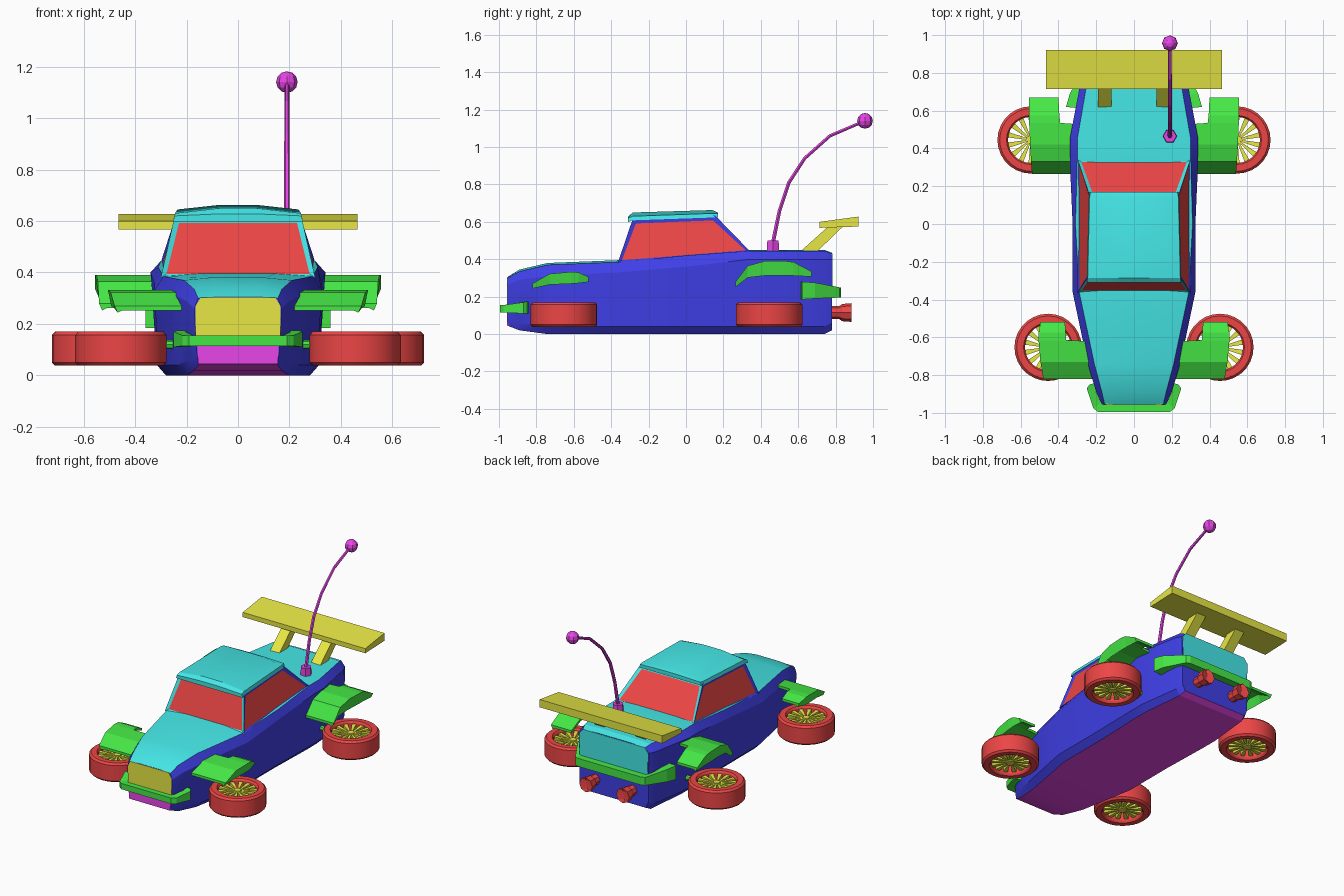
import bpy, bmesh, math
from mathutils import Vector, Matrix

if "Cube" in bpy.data.objects:
    bpy.data.objects.remove(bpy.data.objects["Cube"])

COLORS = {"blue": (0.05, 0.05, 0.8, 1), "cyan": (0.06, 0.8, 0.8, 1),
          "red": (0.84, 0.06, 0.06, 1), "yellow": (0.8, 0.8, 0.06, 1),
          "green": (0.06, 0.8, 0.06, 1), "magenta": (0.8, 0.06, 0.8, 1)}
MATS = {}
for n, c in COLORS.items():
    MATS[n] = bpy.data.materials.new(n)
    MATS[n].diffuse_color = c


def finish(name, bm, cols, angle=None):
    bmesh.ops.recalc_face_normals(bm, faces=bm.faces)
    me = bpy.data.meshes.new(name)
    bm.to_mesh(me)
    bm.free()
    for c in cols:
        me.materials.append(MATS[c])
    ob = bpy.data.objects.new(name, me)
    bpy.context.collection.objects.link(ob)
    if angle:
        bpy.ops.object.select_all(action='DESELECT')
        ob.select_set(True)
        bpy.context.view_layer.objects.active = ob
        bpy.ops.object.shade_smooth_by_angle(angle=math.radians(angle))
    return ob


def loft_bm(bm, rings, strip=None, loop=False):
    """Skin closed rings of 3D points; strip gives a material index per ring edge."""
    vs = [[bm.verts.new(p) for p in r] for r in rings]
    n = len(vs[0])
    pairs = list(zip(vs, vs[1:])) + ([(vs[-1], vs[0])] if loop else [])
    for a, b in pairs:
        for j in range(n):
            k = (j + 1) % n
            f = bm.faces.new((a[j], a[k], b[k], b[j]))
            f.material_index = strip[j] if strip else 0
    if not loop:
        bm.faces.new(vs[0])
        bm.faces.new(vs[-1])


def loft(name, rings, cols, strip=None, loop=False, angle=None):
    bm = bmesh.new()
    loft_bm(bm, rings, strip, loop)
    return finish(name, bm, cols, angle)


def mirror_ring(half, y):
    return [(x, y, z) for x, z in half] + [(-x, y, z) for x, z in reversed(half)]


# lower body: y, z bottom, w bottom, w sill, w waist, z waist, w top, z top, crown
stations = [(-.955, .045, .15, .16, .17, .26, .155, .30, .005),
            (-.89, .02, .17, .19, .20, .29, .17, .335, .01),
            (-.74, 0, .20, .235, .245, .31, .21, .37, .01),
            (-.36, 0, .27, .31, .325, .33, .29, .385, .01),
            (0, 0, .27, .31, .325, .36, .31, .42, .005),
            (.34, 0, .28, .315, .34, .40, .30, .445, .005),
            (.45, 0, .28, .315, .34, .40, .30, .445, .005),
            (.74, 0, .25, .275, .285, .40, .25, .445, .005),
            (.78, .02, .24, .26, .265, .40, .235, .43, .005)]
rings = [mirror_ring([(wb, zb), (wl, zb + .04), (wm, zm), (wt, zt), (wt * .5, zt + c)], y)
         for y, zb, wb, wl, wm, zm, wt, zt, c in stations]
loft("car_body", rings, ["blue", "cyan", "magenta"],
     [0, 0, 0, 1, 1, 1, 0, 0, 0, 2], angle=20)


# flat panels on nose and tail
def panel(name, half, y0, y1, col):
    loft(name, [mirror_ring(half, y0), mirror_ring(half, y1)], [col])


panel("front_grille", [(.165, .145), (.165, .27), (.145, .303)], -.958, -.94, "yellow")
panel("front_skid_panel", [(.155, .045), (.16, .145)], -.957, -.94, "magenta")
panel("tail_panel", [(.255, .24), (.26, .40), (.235, .432)], .77, .783, "cyan")

# cabin with inset windows
low = [(.30, -.365, .38), (.30, .345, .44)]
top = [(.247, -.285, .615), (.237, .155, .635)]
cab = [q + [(-x, y, z) for x, y, z in reversed(q)] for q in (low, top)]
bm = bmesh.new()
loft_bm(bm, cab, [0, 1, 0, 1])
bmesh.ops.recalc_face_normals(bm, faces=bm.faces)
sides = [f for f in bm.faces if abs(f.calc_center_median().z - .52) < .06]
bmesh.ops.inset_individual(bm, faces=sides, thickness=.028, depth=-.008)
for f in sides:
    f.material_index = 2
finish("cabin", bm, ["blue", "cyan", "red"])

# crowned roof
loft("roof", [mirror_ring([(w, z - .012), (w - .005, z + .01), (.07, z + c)], y)
              for y, w, z, c in ((-.31, .252, .61, .018), (-.285, .25, .62, .03),
                                 (.14, .24, .635, .028), (.17, .235, .635, .015))],
     ["cyan"], angle=20)


# wrap-around bumpers: x, y outer, x, y inner, z low, z high
def bumper(name, half):
    path = half + [(-a, b, -c, d, e, f) for a, b, c, d, e, f in reversed(half)]
    loft(name, [[(a, b, e), (a, b, f), (c, d, f), (c, d, e)] for a, b, c, d, e, f in path],
         ["green"])


bumper("front_bumper", [(.235, -.85, .20, -.84, .11, .175), (.25, -.87, .205, -.88, .11, .17),
                        (.215, -.975, .175, -.945, .115, .155),
                        (.19, -.995, .15, -.95, .115, .155)])
bumper("rear_bumper", [(.36, .62, .26, .61, .185, .28), (.34, .69, .26, .68, .19, .275),
                       (.265, .82, .24, .77, .195, .25), (.24, .83, .22, .77, .195, .25)])

# fenders: y, z, x inner, x outer, lip depth
front_arch = [(-.82, .27, .22, .48, .008), (-.73, .322, .22, .495, .04),
              (-.62, .332, .25, .505, .045), (-.615, .332, .36, .505, .045),
              (-.575, .33, .362, .505, .04), (-.52, .305, .365, .495, .008)]
rear_arch = [(.265, .28, .30, .54, .01), (.33, .365, .31, .545, .045),
             (.42, .39, .32, .55, .06), (.53, .39, .32, .555, .06),
             (.535, .39, .39, .555, .06), (.575, .385, .395, .555, .055),
             (.67, .335, .40, .555, .01)]
T = .018


def fender(name, arch, s):
    loft(name, [[(s * xi, y, z), (s * xo, y, z), (s * (xo - .012), y, z - T - lip),
                 (s * (xo - .03), y, z - T), (s * xi, y, z - T)]
                for y, z, xi, xo, lip in arch], ["green"])


# flat-lying wheels: tyre cross-section is (radius, z)
tyre = [(.122, .05), (.13, .038), (.166, .038), (.178, .05),
        (.178, .157), (.166, .17), (.13, .17), (.122, .158)]


def wheel(name, cx, cy):
    n = 28
    loft(name + "_tyre", [[(cx + r * math.cos(a), cy + r * math.sin(a), z) for r, z in tyre]
                          for a in (2 * math.pi * i / n for i in range(n))],
         ["red"], loop=True, angle=30)
    bm = bmesh.new()
    for i in range(14):
        rot = Matrix.Rotation(2 * math.pi * (i + .5) / 14, 3, 'Z')
        off = Vector((cx, cy, 0))
        loft_bm(bm, [[rot @ Vector(p) + off for p in
                      ((r, -w, .06), (r, w, .06), (r, w, z), (r, -w, z))]
                     for r, w, z in ((.015, .004, .145), (.125, .014, .152))])
    bmesh.ops.create_cone(bm, cap_ends=True, segments=14, radius1=.028, radius2=.022,
                          depth=.1, matrix=Matrix.Translation((cx, cy, .103)))
    finish(name + "_spokes", bm, ["yellow"])


def tube(name, pts, col, sides=8, angle=None):
    """Round rod along points (x, y, z, radius)."""
    P = [Vector(p[:3]) for p in pts]
    rings = []
    for i, p in enumerate(P):
        d = P[min(i + 1, len(P) - 1)] - P[max(i - 1, 0)]
        q = d.to_track_quat('Z', 'Y')
        rings.append([p + q @ Vector((pts[i][3] * math.cos(a), pts[i][3] * math.sin(a), 0))
                      for a in (2 * math.pi * k / sides for k in range(sides))])
    loft(name, rings, [col], angle=angle)


for s, side in ((1, "right"), (-1, "left")):
    fender("front_fender_" + side, front_arch, s)
    fender("rear_fender_" + side, rear_arch, s)
    wheel("front_wheel_" + side, s * .455, -.653)
    wheel("rear_wheel_" + side, s * .545, .445)
    tube("front_axle_" + side, [(s * .2, -.653, .12, .018), (s * .30, -.653, .12, .018)], "green")
    tube("rear_axle_" + side, [(s * .28, .445, .12, .018), (s * .39, .445, .12, .018)], "green")
    # flared exhaust pipe
    tube("exhaust_" + side, [(s * .14, .76, .115, .035), (s * .14, .82, .115, .035),
                             (s * .14, .835, .115, .046), (s * .14, .885, .115, .05),
                             (s * .14, .865, .115, .03)], "red", 8)
    # spoiler strut
    prof = [(.61, .44), (.70, .44), (.725, .475), (.86, .585), (.74, .575), (.64, .51)]
    prof = [(.61, .44), (.70, .44), (.85, .585), (.76, .575)]
    loft("spoiler_strut_" + side, [[(s * x, y, z) for y, z in prof] for x in (.12, .19)],
         ["yellow"])

# rear wing
wing = [(.715, .568), (.715, .60), (.922, .628), (.922, .575)]
loft("spoiler_wing", [[(x, y, z) for y, z in wing] for x in (-.465, .465)], ["yellow"])

# curved aerial with base and ball
tube("aerial_base", [(.19, .465, .44, .038), (.19, .465, .50, .035)], "magenta", 6)
tube("aerial_rod", [(.19, y, z, r) for y, z, r in
                    ((.465, .49, .012), (.50, .66, .011), (.55, .81, .011), (.635, .94, .01),
                     (.77, 1.06, .01), (.957, 1.14, .009))], "magenta", 6)
bm = bmesh.new()
bmesh.ops.create_uvsphere(bm, u_segments=8, v_segments=6, radius=.042,
                          matrix=Matrix.Translation((.19, .957, 1.14)))
finish("aerial_ball", bm, ["magenta"])

for m in bpy.data.materials:
    if m.users and not m.is_grease_pencil:
        m.use_nodes = True
        m.node_tree.nodes["Principled BSDF"].inputs["Base Color"].default_value = m.diffuse_color
